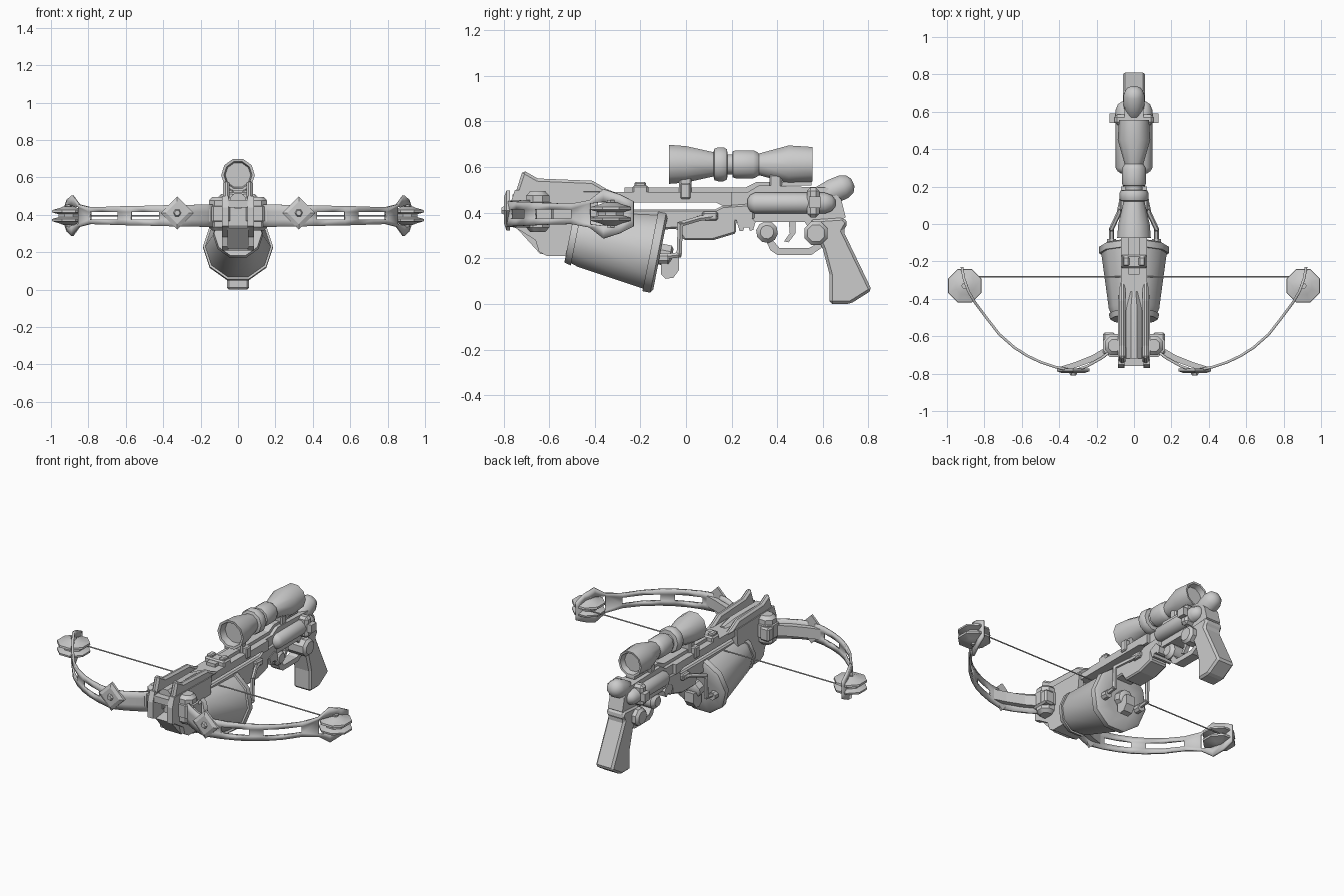
import bpy, bmesh, math
from mathutils import Vector

if "Cube" in bpy.data.objects:
    bpy.data.objects.remove(bpy.data.objects["Cube"])

grey = bpy.data.materials.new("plain grey")
grey.diffuse_color = (0.6, 0.6, 0.6, 1)
grey.use_nodes = True
grey.node_tree.nodes["Principled BSDF"].inputs["Base Color"].default_value = grey.diffuse_color


def finish(name, bm, mirror=False, smooth=False, bevel=0):
    bmesh.ops.recalc_face_normals(bm, faces=bm.faces)
    me = bpy.data.meshes.new(name)
    bm.to_mesh(me)
    bm.free()
    ob = bpy.data.objects.new(name, me)
    bpy.context.collection.objects.link(ob)
    me.materials.append(grey)
    if smooth:
        bpy.ops.object.select_all(action='DESELECT')
        ob.select_set(True)
        bpy.context.view_layer.objects.active = ob
        bpy.ops.object.shade_smooth_by_angle(angle=math.radians(40))
    if bevel:
        m = ob.modifiers.new("bevel", 'BEVEL')
        m.width, m.segments = bevel, 1
    if mirror:
        m = ob.modifiers.new("mirror", 'MIRROR')
        m.use_mirror_merge = False
    return ob


def prism(name, prof, x0, x1, mirror=False, bevel=0):
    """Side outline of (y, z) points extruded from x0 to x1."""
    bm = bmesh.new()
    a = [bm.verts.new((x0, y, z)) for y, z in prof]
    b = [bm.verts.new((x1, y, z)) for y, z in prof]
    bm.faces.new(a)
    bm.faces.new(b[::-1])
    for i in range(len(a)):
        j = (i + 1) % len(a)
        bm.faces.new((a[i], a[j], b[j], b[i]))
    return finish(name, bm, mirror, bevel=bevel)


def box(name, x0, x1, y0, y1, z0, z1, mirror=False, bevel=0):
    return prism(name, [(y0, z0), (y1, z0), (y1, z1), (y0, z1)], x0, x1, mirror, bevel)


def add_lathe(bm, prof, origin, axis, n):
    """Rings of (distance along axis, radius), capped at both ends."""
    axis = Vector(axis).normalized()
    u = axis.orthogonal().normalized() if abs(axis.x) > 0.9 else axis.cross(Vector((1, 0, 0))).normalized()
    v = axis.cross(u)
    rings = []
    for t, r in prof:
        ring = []
        for k in range(n):
            a = 2 * math.pi * (k + 0.5) / n
            ring.append(bm.verts.new(Vector(origin) + axis * t + (u * math.cos(a) + v * math.sin(a)) * r))
        rings.append(ring)
    for p, q in zip(rings, rings[1:]):
        for k in range(n):
            bm.faces.new((p[k], p[(k + 1) % n], q[(k + 1) % n], q[k]))
    bm.faces.new(rings[0])
    bm.faces.new(rings[-1])


def lathe(name, prof, origin, axis=(0, 1, 0), n=10, mirror=False, smooth=True):
    bm = bmesh.new()
    add_lathe(bm, prof, origin, axis, n)
    return finish(name, bm, mirror, smooth)


def pipe(name, pts, r, n=6, mirror=False):
    bm = bmesh.new()
    for p, q in zip(pts, pts[1:]):
        d = Vector(q) - Vector(p)
        add_lathe(bm, [(-r * .5, r), (d.length + r * .5, r)], p, d, n)
    return finish(name, bm, mirror, True)


# Stock: upper bar, lower body and the firing frame around an open slot
prism("upper_bar", [(-.5, .445), (.13, .445), (.16, .43), (.2, .43), (.2, .49), (-.5, .49)], -.07, .07)
prism("lower_body", [(-.5, .3), (-.04, .33), (-.01, .28), (.12, .28), (.22, .31), (.22, .36),
                     (.3, .37), (.3, .44), (.16, .43), (.13, .415), (-.5, .415)], -.06, .06, bevel=.008)
prism("rear_frame", [(.16, .40), (.3, .36), (.52, .36), (.54, .33), (.62, .33), (.7, .38), (.68, .46),
                     (.62, .51), (.32, .52), (.27, .49), (.16, .49)], -.05, .05)
prism("grip", [(.54, .37), (.60, .24), (.63, .127), (.63, 0), (.72, 0), (.815, .06),
               (.69, .32), (.71, .355), (.69, .38)], -.06, .06, bevel=.012)
prism("top_rail", [(-.27, .49), (.27, .49), (.32, .52), (.55, .52), (.55, .535), (.31, .535),
                   (.26, .51), (-.27, .51)], -.03, .03)

# Fore body: hollow nose with cheek walls, floor, roof spine and twin fins
prism("nose_core", [(-.66, .30), (-.61, .21), (-.5, .21), (-.4, .3), (-.4, .49), (-.66, .49)], -.055, .055)
prism("nose_cheek", [(-.77, .34), (-.74, .33), (-.66, .28), (-.645, .23), (-.61, .21), (-.5, .21),
                     (-.4, .3), (-.38, .49), (-.75, .5), (-.77, .44)], .05, .085, True)
box("nose_roof", -.055, .055, -.76, -.6, .44, .48)
prism("nose_floor", [(-.74, .33), (-.64, .22), (-.62, .22), (-.62, .3), (-.66, .34)], -.055, .055)
prism("nose_fin", [(-.75, .48), (-.715, .587), (-.65, .55), (-.41, .54), (-.35, .505), (-.29, .48)],
      .045, .08, True, .012)
lathe("bolt_channel", [(0, .025), (.1, .045), (.36, .045)], (0, -.36, .475), (0, -1, 0), 8)

# Sight block with raised crossed plates
box("sight_block", -.07, .07, -.235, -.165, .475, .52, bevel=.008)
box("sight_pad", .025, .06, -.225, -.175, .51, .535, True, .006)

# Telescopic sight with recessed lenses
lathe("scope", [(-.03, .068), (-.073, .075), (-.075, .09), (0, .084), (.12, .056), (.125, .073), (.14, .078),
                (.165, .078), (.18, .07), (.182, .046), (.203, .046), (.205, .06), (.22, .065), (.295, .065),
                (.31, .058), (.32, .05), (.45, .087), (.555, .08), (.553, .068), (.52, .06)],
      (0, 0, .612), n=10)
for y, z0, z1 in ((-.03, .46, .56), (.365, .5, .57)):
    box("scope_mount", -.045, .045, y, y + .055, z0, z1, bevel=.008)
box("mount_clamp", .045, .08, -.025, .02, .46, .53, True, .006)

# Side tubes, clamp band and rear knob
lathe("side_tube", [(0, .02), (.012, .038), (.03, .048), (.34, .048), (.37, .036), (.385, .015)],
      (.05, .27, .442), mirror=True)
box("tube_band", -.105, .105, .53, .585, .38, .51, bevel=.015)
box("band_tab", .1, .13, .54, .59, .42, .47, True)
lathe("rear_knob", [(-.02, .035), (0, .05), (.06, .057), (.11, .056), (.14, .043), (.155, .018)],
      (0, .59, .47), (0, .87, .38), n=10)

# Trigger group
lathe("pivot_boss", [(-.1, .04), (-.085, .055), (.085, .055), (.1, .04)], (0, .57, .31), (1, 0, 0), 8)
lathe("front_boss", [(-.055, .03), (-.035, .048), (.035, .048), (.055, .03)], (0, .355, .315), (1, 0, 0), 10)
prism("trigger_guard", [(.35, .28), (.37, .235), (.4, .215), (.55, .215), (.6, .25), (.6, .28),
                        (.54, .245), (.41, .245), (.38, .28)], -.03, .03)
prism("trigger", [(.45, .37), (.48, .37), (.48, .31), (.45, .27), (.43, .275), (.455, .31)], -.012, .012)
prism("release_lug", [(.22, .37), (.235, .32), (.25, .32), (.255, .335), (.275, .335), (.28, .32),
                      (.295, .325), (.305, .36), (.27, .395)], -.065, .065)

# Tapered drum slung below the body, with end flanges
lathe("drum", [(-.03, .08), (-.03, .128), (.0, .135), (.0, .125), (.03, .135), (.33, .175), (.33, .187),
               (.365, .187), (.375, .17), (.375, .1)], (0, -.48, .295), (0, .98, -.195), 10)
lathe("drum_spindle", [(0, .05), (.05, .05), (.06, .035)], (0, -.12, .22), (0, .98, -.195), 8)
prism("drum_latch", [(-.11, .2), (-.03, .21), (-.03, .15), (-.055, .115), (-.09, .11), (-.11, .13)], -.03, .03)

# Feed pipes from drum to body
pipe("feed_pipe", [(.12, -.12, .205), (.12, -.03, .215), (.12, -.025, .35), (.08, .06, .375), (.065, .13, .385)],
     .013, mirror=True)
lathe("pipe_collar", [(0, .025), (.04, .025)], (.12, -.12, .2), n=8, mirror=True)
box("pipe_anchor", .05, .08, .07, .14, .365, .405, True, .008)

# Limb hubs
lathe("limb_hub", [(0, .035), (.02, .055), (.05, .055), (.052, .066), (.13, .066), (.132, .055),
                   (.16, .055), (.18, .035)], (.105, -.65, .315), (0, 0, 1), 8, True)
box("hub_bracket", .1, .165, -.7, -.58, .355, .44, True, .01)

# Curved limbs with slots: x, y, centre-out half height, half slot, slot opens after this station
Z = .395
limb = [(.1, -.66, .06, .02, 0), (.17, -.715, .06, .02, 0), (.25, -.76, .058, .02, 0),
        (.32, -.785, .058, .02, 0), (.42, -.765, .055, .02, 1), (.5, -.738, .053, .02, 1),
        (.57, -.705, .052, .02, 0), (.64, -.66, .05, .02, 1), (.72, -.59, .047, .02, 1),
        (.79, -.5, .045, .02, 0), (.85, -.42, .06, .045, 1), (.885, -.36, .108, .052, 1),
        (.91, -.29, .085, .045, 0), (.92, -.23, .055, .03, 0)]
bm = bmesh.new()
cols = [[bm.verts.new((x, y, Z + s)) for s in (-h, -w, w, h)] for x, y, h, w, f in limb]
for (a, b), st in zip(zip(cols, cols[1:]), limb):
    for k in range(3):
        if k != 1 or not st[4]:
            bm.faces.new((a[k], b[k], b[k + 1], a[k + 1]))
bmesh.ops.delete(bm, geom=[v for v in bm.verts if not v.link_faces], context='VERTS')
ob = finish("limb", bm, smooth=True)
m = ob.modifiers.new("thickness", 'SOLIDIFY')
m.thickness, m.offset = .014, 0
m = ob.modifiers.new("mirror", 'MIRROR')
m.use_mirror_merge = False

# Diamond plates with a raised stud, and flared limb roots behind them
lathe("limb_diamond", [(0, .088), (.015, .088), (.025, .06)], (.325, -.772, .41), (0, -1, 0), 4, True, False)
for ob in [bpy.data.objects["limb_diamond"]]:
    for v in ob.data.vertices:       # turn the square plate onto its corner
        dx, dz = v.co.x - .325, v.co.z - .41
        v.co.x, v.co.z = .325 + (dx - dz) * .707, .41 + (dx + dz) * .707
lathe("diamond_stud", [(0, .022), (.014, .015)], (.325, -.795, .41), (0, -1, 0), 6, True, False)
bm = bmesh.new()
root = [(.12, -.64), (.15, -.71), (.33, -.775), (.4, -.765), (.32, -.74), (.22, -.7)]
lo = [bm.verts.new((x, y, .365)) for x, y in root]
hi = [bm.verts.new((x, y, .43)) for x, y in root]
bm.faces.new(lo)
bm.faces.new(hi)
for i in range(6):
    j = (i + 1) % 6
    bm.faces.new((lo[i], lo[j], hi[j], hi[i]))
finish("limb_root", bm, True)

# Grooved cam wheels and string
lathe("cam_wheel", [(-.05, .03), (-.042, .05), (-.03, .095), (-.018, .097), (-.008, .06), (.008, .06),
                    (.018, .097), (.03, .095), (.042, .05), (.05, .03)], (.905, -.33, Z), (0, 0, 1), 8, True)
lathe("cam_axle", [(-.06, .018), (.06, .018)], (.905, -.33, Z), (0, 0, 1), 6, True)
pipe("string", [(-.87, -.283, Z), (.87, -.283, Z)], .004)
